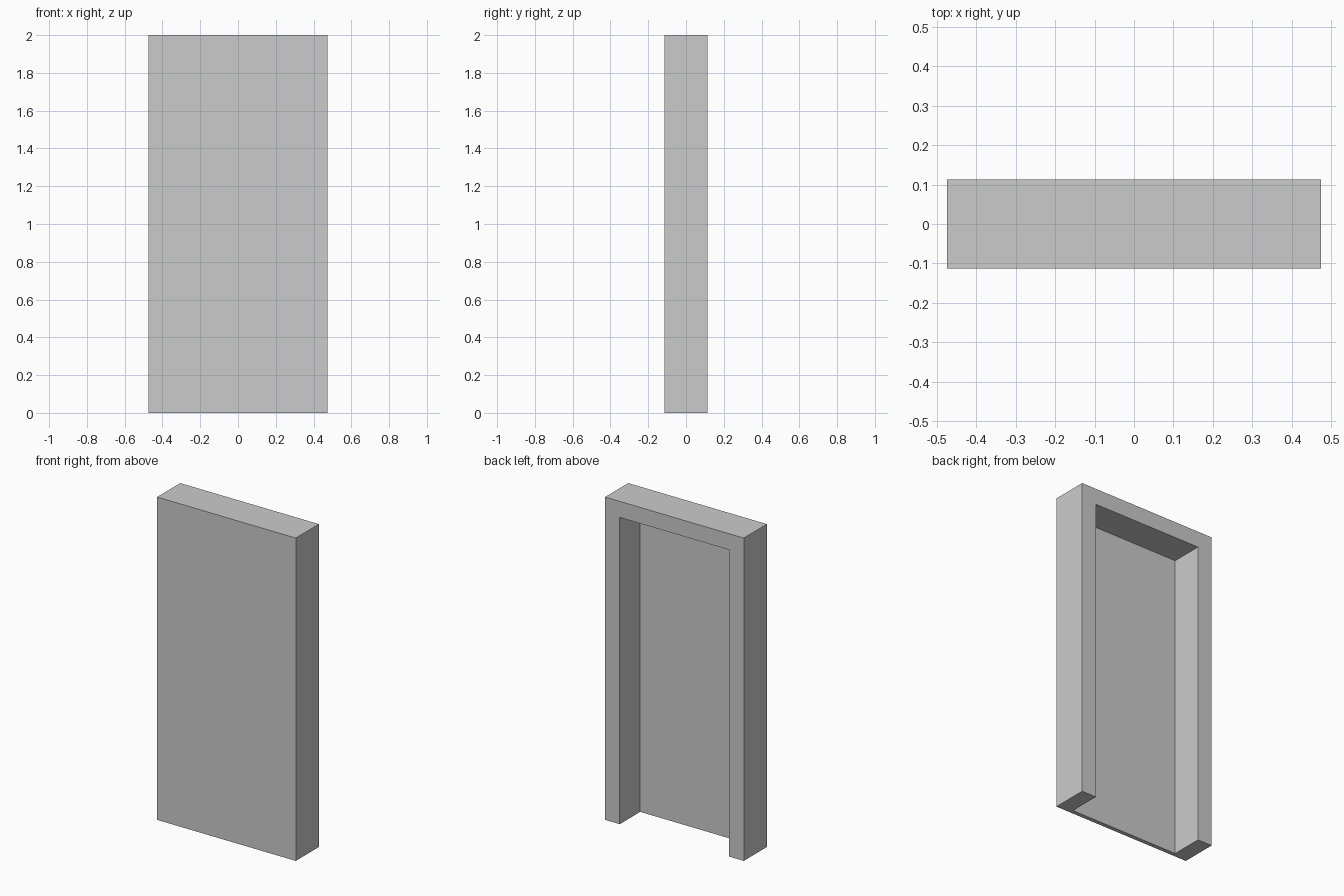
import bpy

if "Cube" in bpy.data.objects:
    bpy.data.objects.remove(bpy.data.objects["Cube"])

WIDTH, DEPTH, HEIGHT = 0.95, 0.226, 2.0
BORDER = 0.10        # width of the jambs and header
RECESS = 0.20        # depth of the opening cut from the back


def box(name, x, y, z):
    """Box spanning the given (min, max) ranges."""
    spans = (x, y, z)
    bpy.ops.mesh.primitive_cube_add(size=1, location=[(a + b) / 2 for a, b in spans])
    ob = bpy.context.object
    ob.name = name
    ob.scale = [b - a for a, b in spans]
    bpy.ops.object.transform_apply(location=True, rotation=False, scale=True)
    return ob


# Solid door block
door = box("door_frame", (-WIDTH / 2, WIDTH / 2), (-DEPTH / 2, DEPTH / 2), (0, HEIGHT))

# Recess in the back, open at the floor
cutter = box("recess_cutter",
             (-WIDTH / 2 + BORDER, WIDTH / 2 - BORDER),
             (DEPTH / 2 - RECESS, DEPTH / 2 + 0.1),
             (-0.1, HEIGHT - BORDER))
cutter.hide_render = True

# Cut the recess, then drop the helper
mod = door.modifiers.new("recess", 'BOOLEAN')
mod.operation = 'DIFFERENCE'
mod.solver = 'EXACT'
mod.object = cutter
bpy.context.view_layer.objects.active = door
bpy.ops.object.modifier_apply(modifier=mod.name)
bpy.data.objects.remove(cutter, do_unlink=True)
